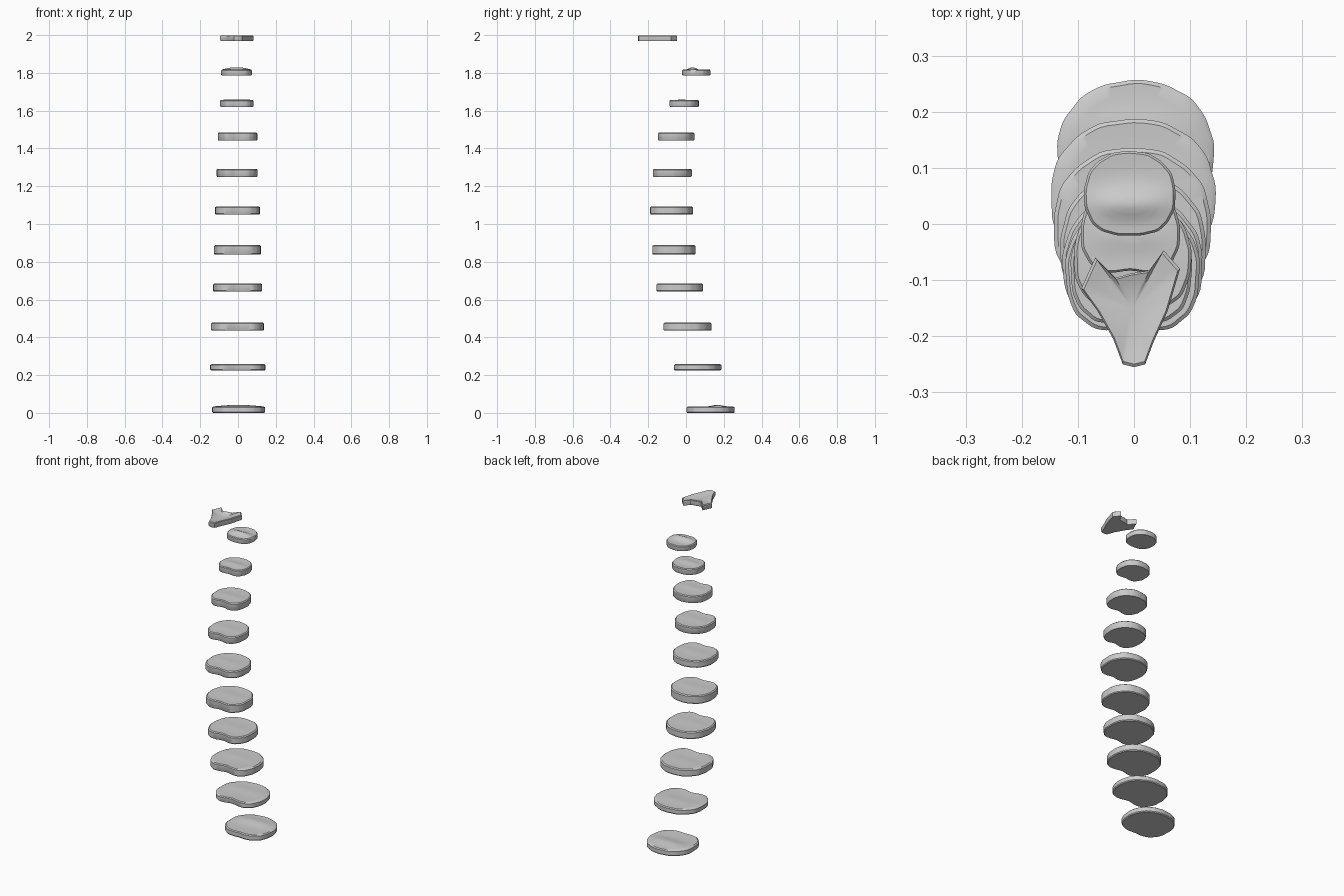
import bpy, bmesh, math

cube = bpy.data.objects.get("Cube")
if cube:
    bpy.data.objects.remove(cube)

bone = bpy.data.materials.new("light_grey")
bone.use_nodes = True
grey = (0.6, 0.6, 0.6, 1)
bone.diffuse_color = grey
bone.node_tree.nodes["Principled BSDF"].inputs["Base Color"].default_value = grey


def slab(name, outline, centre, z0, z1, top):
    """Closed slab: flat base, upright wall, bevelled rim and a modelled top."""
    bm = bmesh.new()
    cx, cy = centre

    def ring(scale, z=None):
        pts = [(cx + (x - cx) * scale, cy + (y - cy) * scale) for x, y in outline]
        return [bm.verts.new((x, y, top(x, y, scale) if z is None else z)) for x, y in pts]

    rim = 0.005
    rings = [ring(0.97, z0), ring(1, z0 + rim), ring(1, z1 - rim)]
    rings += [ring(s) for s in (0.95, 0.8, 0.65, 0.5, 0.35, 0.2)]
    n = len(outline)
    for a, b in zip(rings, rings[1:]):
        for i in range(n):
            j = (i + 1) % n
            bm.faces.new((a[i], a[j], b[j], b[i]))
    hub = bm.verts.new((cx, cy, top(cx, cy, 0)))
    for i in range(n):
        bm.faces.new((rings[-1][i], rings[-1][(i + 1) % n], hub))
    bm.faces.new(rings[0][::-1])
    bmesh.ops.recalc_face_normals(bm, faces=bm.faces)
    mesh = bpy.data.meshes.new(name)
    bm.to_mesh(mesh)
    bm.free()
    mesh.materials.append(bone)
    obj = bpy.data.objects.new(name, mesh)
    bpy.context.collection.objects.link(obj)
    bpy.ops.object.select_all(action='DESELECT')
    obj.select_set(True)
    bpy.context.view_layer.objects.active = obj
    bpy.ops.object.shade_smooth_by_angle(angle=math.radians(35))
    return obj


def power(v, p):
    return math.copysign(abs(v) ** p, v)


def disc(index, z0, z1, x0, x1, y0, y1, notch, ridge, ridge_at):
    """Kidney-shaped disc, hollowed on the front edge, with a low cross ridge."""
    cx, cy, a, b = (x0 + x1) / 2, (y0 + y1) / 2, (x1 - x0) / 2, (y1 - y0) / 2
    outline = []
    for i in range(80):
        t = math.tau * i / 80
        c, s = math.cos(t), math.sin(t)
        p = 0.8 if s < 0 else 0.93
        u, v = power(c, p), power(s, p)
        if s < 0:
            v += notch * math.exp(-(u / 0.4) ** 2)
        wobble = 1 + 0.006 * math.sin(9 * t + index) + 0.004 * math.sin(17 * t)
        outline.append((cx + a * u * wobble, cy + b * v * wobble))

    def top(x, y, scale):
        u, v = (x - cx) / a, (y - cy) / b
        fade = max(0, 1 - scale ** 4)
        bump = ridge * math.exp(-((v - ridge_at) / 0.35) ** 2) * math.exp(-u * u)
        return z1 - 0.003 * (1 - scale ** 2) + bump * fade

    slab(f"disc_{index}", outline, (cx, cy), z0, z1, top)


# Stack of discs: base, top, x range, y range, notch, ridge height, ridge place
discs = [
    (0.0, 0.034, -0.137, 0.142, -0.003, 0.256, 0.06, 0.011, 0.3),
    (0.225, 0.258, -0.148, 0.145, -0.08, 0.187, 0.2, 0.004, 0.2),
    (0.435, 0.478, -0.143, 0.137, -0.135, 0.136, 0.2, 0.003, 0.2),
    (0.642, 0.685, -0.131, 0.128, -0.17, 0.09, 0.18, 0.003, 0),
    (0.838, 0.888, -0.127, 0.122, -0.19, 0.05, 0.15, 0.003, 0),
    (1.05, 1.092, -0.122, 0.117, -0.2, 0.036, 0.14, 0.003, 0),
    (1.25, 1.292, -0.113, 0.103, -0.187, 0.03, 0.18, 0.003, 0),
    (1.441, 1.484, -0.107, 0.102, -0.16, 0.044, 0.2, 0.004, -0.1),
    (1.62, 1.657, -0.095, 0.082, -0.095, 0.068, 0.15, 0.006, -0.1),
    (1.786, 1.817, -0.089, 0.074, -0.022, 0.13, 0.02, 0.016, -0.25),
]
for number, spec in enumerate(discs, 1):
    disc(number, *spec)

# Pointed, forked top piece
corners = [(-0.02, -0.25), (0, -0.255), (0.02, -0.25), (0.035, -0.21), (0.06, -0.155),
           (0.082, -0.08), (0.053, -0.047), (0.027, -0.083), (-0.005, -0.088),
           (-0.033, -0.096), (-0.069, -0.06), (-0.094, -0.115), (-0.065, -0.155),
           (-0.037, -0.205)]
fork = []
for k, (px, py) in enumerate(corners):
    qx, qy = corners[(k + 1) % len(corners)]
    fork += [(px + (qx - px) * f / 4, py + (qy - py) * f / 4) for f in range(4)]


def fork_top(x, y, scale):
    return 2.0 - 0.012 * (1 - scale ** 2)


slab("pointed_top_piece", fork, (-0.003, -0.15), 1.968, 2.0, fork_top)
